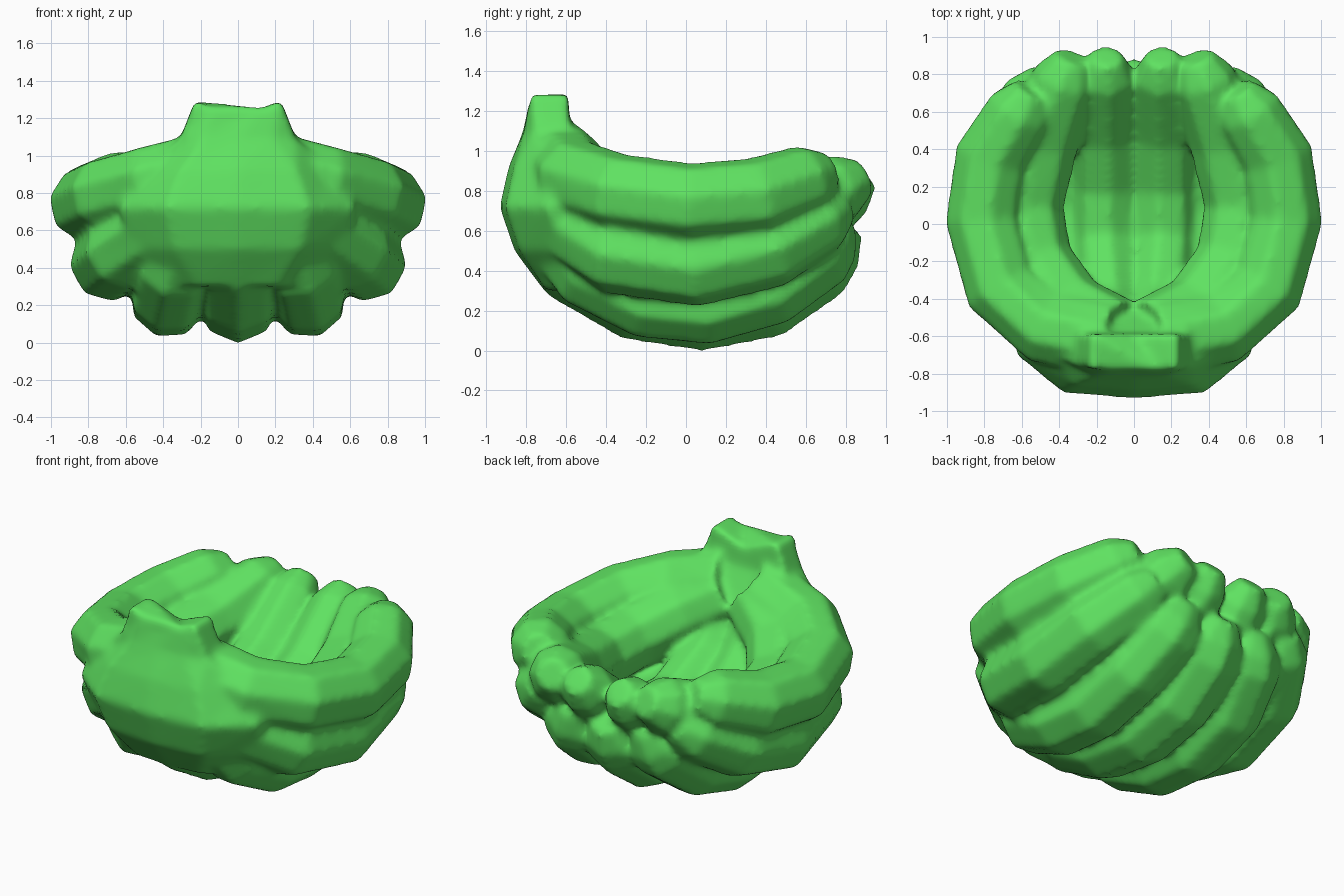
import bpy, bmesh, math
from mathutils import Vector

cube = bpy.data.objects.get("Cube")
if cube:
    bpy.data.objects.remove(cube, do_unlink=True)

green = bpy.data.materials.new("unripe_green")
green.use_nodes = True
colour = (0.115, 0.76, 0.12, 1)
green.diffuse_color = colour
green.node_tree.nodes["Principled BSDF"].inputs["Base Color"].default_value = colour

SIDES = 8
bm = bmesh.new()


def skin(rings):
    """Add a closed tube through a list of rings."""
    loops = [[bm.verts.new(p) for p in ring] for ring in rings]
    n = len(rings[0])
    faces = [bm.faces.new(loops[0]), bm.faces.new(loops[-1])]
    for a, b in zip(loops, loops[1:]):
        for i in range(n):
            j = (i + 1) % n
            faces.append(bm.faces.new((a[i], a[j], b[j], b[i])))
    bmesh.ops.recalc_face_normals(bm, faces=faces)


def finger(path, radius, mirror=1):
    """Curved fruit: an octagonal tube that narrows at the tip."""
    pts = [Vector((x * mirror, y, z)) for x, y, z in path]
    end = (pts[-1] - pts[-2]).normalized()
    pts.append(pts[-1] + end * 0.13)
    last = len(pts) - 1
    rings = []
    for i, p in enumerate(pts):
        t = (pts[min(i + 1, last)] - pts[max(i - 1, 0)]).normalized()
        # keep one axis of the section facing the middle of the bowl
        inward = Vector((0, 0.05, 1.3)) - p
        u = (inward - t * inward.dot(t)).normalized()
        v = t.cross(u)
        r = radius * (0.5 if i == last else 0.88 if i == last - 1 else 1)
        ring = []
        for k in range(SIDES):
            a = math.tau * k / SIDES
            ring.append(p + (u * math.cos(a) + v * math.sin(a)) * r)
        rings.append(ring)
    skin(rings)


# Middle fruit along the bottom
finger([(0, -.62, .95), (0, -.71, .7), (0, -.55, .43), (0, -.25, .26),
        (0, .08, .21), (0, .4, .27), (0, .65, .45), (0, .72, .54)], .215)

# Paired fruit, mirrored: lower, middle, upper, inner side, inner floor
pairs = [
    (.21, [(.08, -.62, .9), (.25, -.66, .65), (.34, -.48, .4), (.37, -.2, .26),
           (.37, .1, .23), (.36, .42, .32), (.3, .66, .5), (.28, .7, .56)]),
    (.215, [(.1, -.65, .87), (.4, -.58, .65), (.62, -.35, .49), (.69, .05, .43),
            (.65, .42, .52), (.52, .68, .67)]),
    (.205, [(.12, -.62, .95), (.47, -.56, .86), (.71, -.35, .79), (.81, .02, .74),
            (.76, .36, .77), (.61, .61, .86)]),
    (.2, [(.1, -.58, .9), (.34, -.45, .76), (.52, -.2, .65), (.57, .1, .61),
          (.49, .45, .67), (.37, .78, .82)]),
    (.18, [(.08, -.65, .8), (.13, -.42, .55), (.16, -.1, .37), (.16, .2, .39),
           (.16, .5, .53), (.15, .8, .8)]),
]
for radius, path in pairs:
    for sign in (1, -1):
        finger(path, radius, sign)

# Crown and cut stem: sections of height, half width, front, back, side sweep
stem = [(.3, .36, -.71, -.3, .1), (.5, .56, -.86, -.34, .22), (.72, .64, -.935, -.42, .24),
        (.92, .52, -.89, -.48, .22), (1.09, .31, -.82, -.58, .06), (1.25, .23, -.785, -.59, .01)]
across = (-1, -.6, 0, .6, 1)
rings = []
for z, width, front, back, sweep in stem:
    dip = .045 if z > 1.2 else 0
    lift = [dip * (2 * abs(f) - 1) for f in across]
    ring = [(f * width, front + sweep * f ** 4, z + h) for f, h in zip(across, lift)]
    ring += [(f * width, back, z + h) for f, h in zip(reversed(across), reversed(lift))]
    rings.append(ring)
skin(rings)

# Grow the parts into one smooth skin
mesh = bpy.data.meshes.new("fruit_bunch")
bm.to_mesh(mesh)
bm.free()
mesh.materials.append(green)
bunch = bpy.data.objects.new("fruit_bunch", mesh)
bpy.context.collection.objects.link(bunch)
fuse = bunch.modifiers.new("fuse", "REMESH")
fuse.mode = "VOXEL"
fuse.voxel_size = .022
fuse.use_smooth_shade = True
soften = bunch.modifiers.new("soften", "SMOOTH")
soften.factor = .5
soften.iterations = 9
